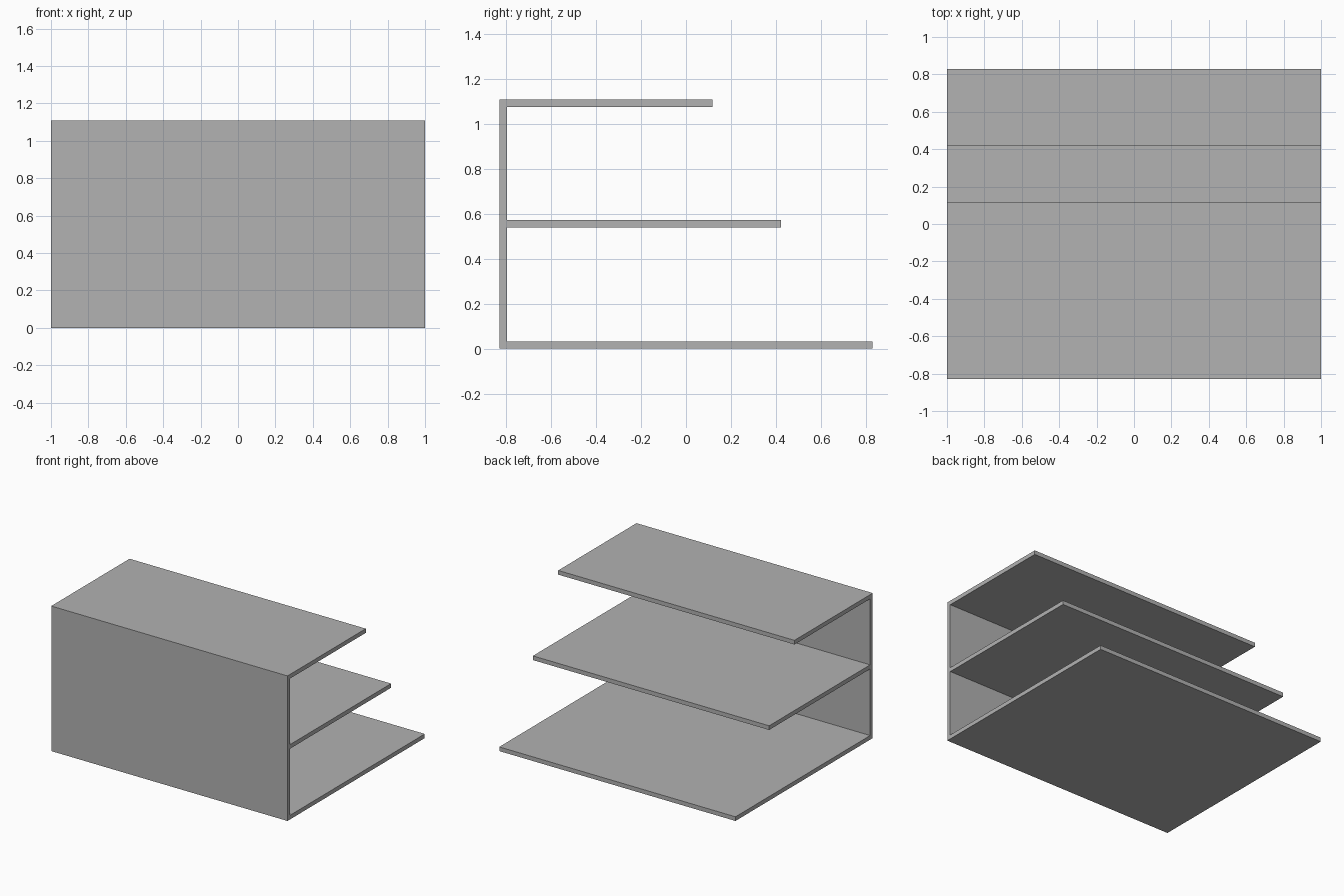
import bpy
import bmesh

cube = bpy.data.objects.get("Cube")
if cube:
    bpy.data.objects.remove(cube, do_unlink=True)

# Single flat grey
grey = bpy.data.materials.new("grey")
grey.use_nodes = True
colour = (0.445, 0.445, 0.445, 1)
grey.diffuse_color = colour
grey.node_tree.nodes["Principled BSDF"].inputs["Base Color"].default_value = colour

WIDTH = 2.0
FRONT = -0.83
THICK = 0.032
HEIGHT = 1.11
# Each shelf: underside height and back edge
SHELVES = [(0, 0.83), (0.541, 0.423), (HEIGHT - THICK, 0.117)]

# Side profile: front panel with three boards running back from it
profile = [(FRONT, 0)]
inner = FRONT + THICK
for i, (z, back) in enumerate(SHELVES):
    if i > 0:
        profile.append((inner, z))
    profile += [(back, z), (back, z + THICK)]
    if i < len(SHELVES) - 1:
        profile.append((inner, z + THICK))
profile.append((FRONT, HEIGHT))

# Extrude the profile across the full width
bm = bmesh.new()
side = bm.faces.new([bm.verts.new((-WIDTH / 2, y, z)) for y, z in profile])
extruded = bmesh.ops.extrude_face_region(bm, geom=[side], use_keep_orig=True)
new_verts = [g for g in extruded["geom"] if isinstance(g, bmesh.types.BMVert)]
bmesh.ops.translate(bm, verts=new_verts, vec=(WIDTH, 0, 0))
bmesh.ops.recalc_face_normals(bm, faces=bm.faces)

mesh = bpy.data.meshes.new("stepped_shelf_unit")
bm.to_mesh(mesh)
bm.free()
mesh.materials.append(grey)
unit = bpy.data.objects.new("stepped_shelf_unit", mesh)
bpy.context.collection.objects.link(unit)
